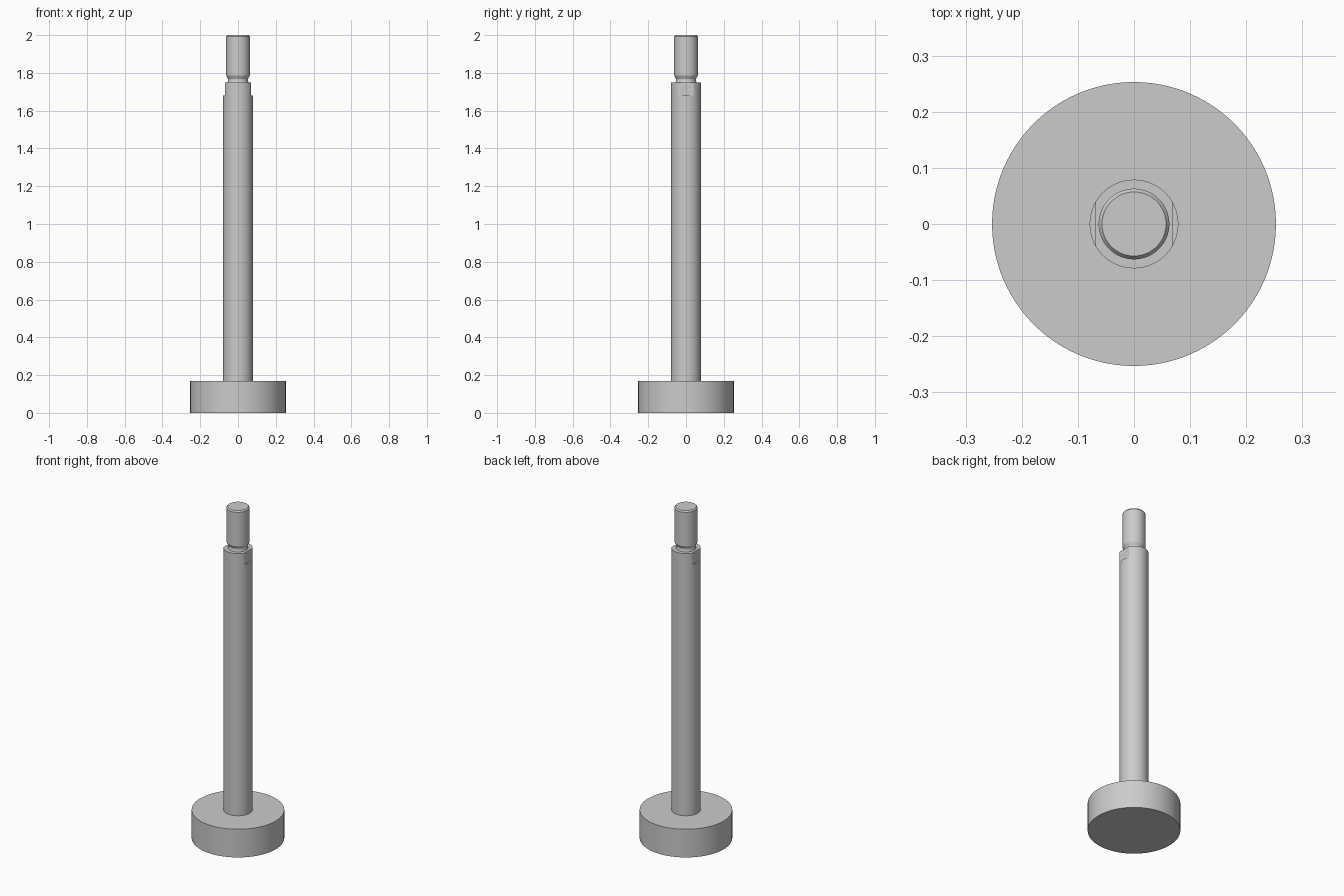
import bpy
import bmesh
import math

SEGMENTS = 96

cube = bpy.data.objects.get("Cube")
if cube:
    bpy.data.objects.remove(cube, do_unlink=True)

# Single plain steel colour
steel = bpy.data.materials.new("grey_steel")
steel.use_nodes = True
colour = (0.6, 0.6, 0.6, 1.0)
steel.diffuse_color = colour
steel.node_tree.nodes["Principled BSDF"].inputs["Base Color"].default_value = colour


def turned_part(name, profile, flat=None):
    """Lathe a (radius, height) profile; optionally mill two flats at x = +/-flat."""
    bm = bmesh.new()
    verts = [bm.verts.new((r, 0, z)) for r, z in profile]
    edges = [bm.edges.new(pair) for pair in zip(verts, verts[1:])]
    bmesh.ops.spin(bm, geom=verts + edges, cent=(0, 0, 0), axis=(0, 0, 1),
                   angle=math.tau, steps=SEGMENTS, use_duplicate=False)
    bmesh.ops.remove_doubles(bm, verts=bm.verts, dist=1e-5)
    if flat:
        for side in (-1, 1):
            cut = bmesh.ops.bisect_plane(
                bm, geom=bm.verts[:] + bm.edges[:] + bm.faces[:],
                plane_co=(side * flat, 0, 0), plane_no=(side, 0, 0), clear_outer=True)
            rim = [e for e in cut["geom_cut"] if isinstance(e, bmesh.types.BMEdge)]
            bmesh.ops.holes_fill(bm, edges=rim)
    bmesh.ops.recalc_face_normals(bm, faces=bm.faces)
    mesh = bpy.data.meshes.new(name)
    bm.to_mesh(mesh)
    bm.free()
    mesh.materials.append(steel)
    obj = bpy.data.objects.new(name, mesh)
    bpy.context.collection.objects.link(obj)
    bpy.ops.object.select_all(action="DESELECT")
    obj.select_set(True)
    bpy.context.view_layer.objects.active = obj
    bpy.ops.object.shade_smooth_by_angle(angle=math.radians(25))
    return obj


# Heavy disc foot
turned_part("base_disc", [(0, 0), (0.253, 0), (0.253, 0.17), (0, 0.17)])

# Long plain rod
turned_part("shaft", [(0, 0.17), (0.079, 0.17), (0.079, 1.68), (0, 1.68)])

# Upper end of the rod with two wrench flats
turned_part("wrench_collar", [(0, 1.68), (0.079, 1.68), (0.079, 1.75), (0, 1.75)], flat=0.069)

# End stud with relief groove and chamfered tip
turned_part("end_stud", [(0, 1.75), (0.056, 1.75), (0.053, 1.757), (0.053, 1.768),
                         (0.063, 1.787), (0.063, 1.992), (0.057, 2.0), (0, 2.0)])
